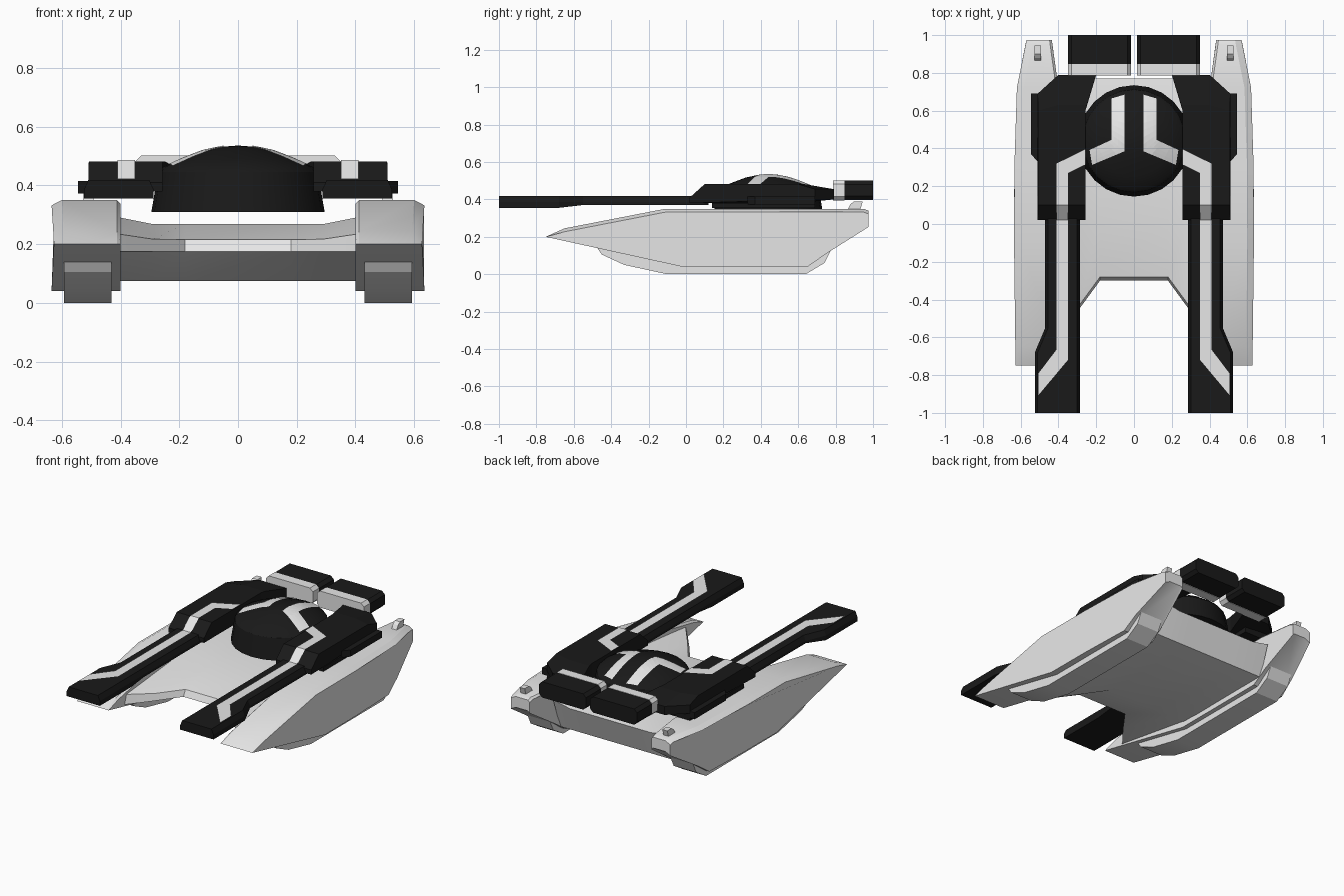
import bpy, bmesh, math

if "Cube" in bpy.data.objects:
    bpy.data.objects.remove(bpy.data.objects["Cube"])


def material(name, v):
    m = bpy.data.materials.new(name)
    m.diffuse_color = (v, v, v, 1)
    m.use_nodes = True
    m.node_tree.nodes["Principled BSDF"].inputs["Base Color"].default_value = m.diffuse_color
    return m


GREY = material("light_grey", 0.80)
BLACK = material("near_black", 0.010)


def finish(name, bm, mat, closed=True):
    if closed:
        bmesh.ops.recalc_face_normals(bm, faces=bm.faces[:])
    me = bpy.data.meshes.new(name)
    bm.to_mesh(me)
    bm.free()
    me.materials.append(mat)
    ob = bpy.data.objects.new(name, me)
    bpy.context.collection.objects.link(ob)
    return ob


def smooth(ob, angle):
    bpy.ops.object.select_all(action='DESELECT')
    ob.select_set(True)
    bpy.context.view_layer.objects.active = ob
    bpy.ops.object.shade_smooth_by_angle(angle=math.radians(angle))


def loft(name, loops, mat, mirror=True):
    """Skin equal-length loops of points, cap both ends, optionally mirror in x."""
    bm = bmesh.new()
    for s in ((1, -1) if mirror else (1,)):
        rows = [[bm.verts.new((s * x, y, z)) for x, y, z in lp] for lp in loops]
        n = len(rows[0])
        for a, b in zip(rows, rows[1:]):
            for i in range(n):
                j = (i + 1) % n
                bm.faces.new((a[i], a[j], b[j], b[i]))
        bm.faces.new(rows[0])
        bm.faces.new(rows[-1])
    return finish(name, bm, mat)


def slab(name, plan, levels, mat, mirror=True):
    """Extrude a plan outline through the given heights."""
    return loft(name, [[(x, y, z) for x, y in plan] for z in levels], mat, mirror)


def box(name, x0, x1, y0, y1, z0, z1, mat):
    return slab(name, [(x0, y0), (x1, y0), (x1, y1), (x0, y1)], (z0, z1), mat)


def stripe(name, edge_a, edge_b, height, n=5):
    """Painted stripe laid on a surface given by height(x, y)."""
    bm = bmesh.new()
    pts = []
    for k in range(len(edge_a) - 1):
        for i in range(n + (k == len(edge_a) - 2)):
            t = i / n
            mix = lambda e: [e[k][c] * (1 - t) + e[k + 1][c] * t for c in (0, 1)]
            pts.append((mix(edge_a), mix(edge_b)))
    for s in (1, -1):
        rows = []
        for a, b in pts:
            row = []
            for j in range(5):
                x, y = (a[c] + (b[c] - a[c]) * j / 4 for c in (0, 1))
                row.append(bm.verts.new((s * x, y, height(x, y) + 0.004)))
            rows.append(row)
        for r, q in zip(rows, rows[1:]):
            for j in range(4):
                bm.faces.new((r[j], r[j + 1], q[j + 1], q[j]))
    bm.normal_update()
    for f in bm.faces:
        if f.normal.z < 0:
            f.normal_flip()
    return finish(name, bm, GREY, False)


def piecewise(table, v):
    for (a, za), (b, zb) in zip(table, table[1:]):
        if v <= b:
            return za + (zb - za) * max(0, (v - a) / (b - a))
    return table[-1][1]


# Side pods: side profile lofted across x, tapering at the rear
pod = [(-0.75, 0.20), (-0.65, 0.245), (-0.11, 0.35), (0.30, 0.35), (0.72, 0.35), (0.95, 0.35),
       (0.975, 0.34), (0.975, 0.27), (0.75, 0.11), (0.65, 0.04), (0.30, 0.04), (-0.02, 0.04)]
outer = [(-0.75, -0.008), (-0.1, 0), (0.25, 0), (0.72, -0.015), (0.97, -0.065)]
inner = [(-0.75, 0), (0.72, 0), (0.97, 0.035)]
loops = []
for x, drop in ((0.40, 0.012), (0.412, 0), (0.60, 0), (0.635, 0.018)):
    shift = inner if x < 0.5 else outer
    loops.append([(x + piecewise(shift, y), y, z - (drop if z > 0.24 else 0)) for y, z in pod])
smooth(loft("side_pod", loops, GREY), 25)

# Running skids under the pods
skid = [(-0.48, 0.148), (-0.45, 0.105), (-0.33, 0.05), (-0.10, 0), (0.64, 0),
        (0.74, 0.06), (0.78, 0.14)]
smooth(loft("skid", [[(x, y, z) for y, z in skid] for x in (0.43, 0.592)], GREY), 25)

# Rear lugs on the pods
lug = [(0.86, 0.34), (0.88, 0.375), (0.90, 0.39), (0.945, 0.39), (0.93, 0.34)]
loft("rear_lug", [[(x, y, z) for y, z in lug] for x in (0.492, 0.528)], GREY)

# Centre hull with notched bow
loops = []
for x, yf, lip, deck in ((-0.41, -0.60, 0.235, 0.292), (-0.29, -0.45, 0.217, 0.268),
                         (-0.18, -0.30, 0.215, 0.268), (0.18, -0.30, 0.215, 0.268),
                         (0.29, -0.45, 0.217, 0.268), (0.41, -0.60, 0.235, 0.292)):
    loops.append([(x, yf, 0.175), (x, yf + 0.02, lip), (x, 0.02, deck), (x, 0.62, deck),
                  (x, 0.77, deck - 0.02), (x, 0.70, 0.075), (x, 0.0, 0.075)])
smooth(loft("centre_hull", loops, GREY, False), 25)

# Turret drum and dome
rings = [(0.295, 0.31), (0.272, 0.445), (0.255, 0.463), (0.19, 0.491),
         (0.12, 0.517), (0.05, 0.532), (0.01, 0.535)]
CY, SEG = 0.44, 24
dome = loft("turret_dome", [[(r * math.cos(2 * math.pi * i / SEG), CY + r * math.sin(2 * math.pi * i / SEG), z)
                             for i in range(SEG)] for r, z in rings], BLACK, False)
smooth(dome, 25)
slope = [(r, z) for r, z in reversed(rings[2:])]
stripe("dome_stripe", [(0.118, 0.665), (0.12, 0.445), (0.235, 0.392)],
       [(0.05, 0.685), (0.05, 0.385), (0.222, 0.313)],
       lambda x, y: piecewise(slope, math.hypot(x, y - CY)), 8)

# Turret shoulders with sloped front and rear, joined to the thrusters
low = [(0.257, 0.02), (0.51, 0.02), (0.51, 0.69), (0.40, 0.79), (0.20, 0.79), (0.257, 0.60)]
top = [(0.257, 0.10), (0.508, 0.10), (0.508, 0.60), (0.40, 0.63), (0.25, 0.63), (0.257, 0.60)]
loft("turret_shoulder", [[(x, y, 0.38 if y < 0.65 else 0.40) for x, y in low],
                         [(x, y, 0.41 if y < 0.65 else 0.455) for x, y in low],
                         [(x, y, 0.482) for x, y in top]], BLACK)

# Side skirts and shoulder undersides
slab("turret_skirt", [(0.30, 0.33), (0.51, 0.33), (0.545, 0.37), (0.545, 0.69), (0.30, 0.69)],
     (0.372, 0.415), BLACK)
box("shoulder_underside", 0.30, 0.512, 0.14, 0.69, 0.355, 0.382, BLACK)

# Twin barrels widening at the muzzle
loops = []
for y, x1, zb in ((-1.0, 0.525, 0.355), (-0.68, 0.525, 0.355), (-0.55, 0.47, 0.37), (0.12, 0.47, 0.37)):
    loops.append([(0.287, y, zb), (x1, y, zb), (x1, y, 0.385), (x1 - 0.015, y, 0.418),
                  (0.302, y, 0.418), (0.287, y, 0.385)])
loft("barrel", loops, BLACK)

# Stripes running over the shoulders and along the barrels
arm = [(-1, 0.418), (0.0199, 0.418), (0.02, 0.418), (0.10, 0.482), (1, 0.482)]
stripe("barrel_stripe",
       [(0.258, 0.395), (0.41, 0.32), (0.41, 0.10), (0.41, 0.02), (0.41, -0.665), (0.505, -0.79)],
       [(0.258, 0.315), (0.35, 0.27), (0.35, 0.10), (0.35, 0.02), (0.35, -0.72), (0.505, -0.905)],
       lambda x, y: piecewise(arm, y))


# Rear thruster boxes: chamfered section with a light collar
def chamfered(x0, x1, z0, z1, c, y):
    return [(x0 + c, y, z0), (x1 - c, y, z0), (x1, y, z0 + c), (x1, y, z1 - c),
            (x1 - c, y, z1), (x0 + c, y, z1), (x0, y, z1 - c), (x0, y, z0 + c)]


loft("thruster_collar", [chamfered(0.015, 0.35, 0.395, 0.502, 0.02, y) for y in (0.785, 0.848)], GREY)
loft("thruster_box", [chamfered(0.015, 0.35, 0.398, 0.50, 0.02, y) for y in (0.846, 1.0)], BLACK)
